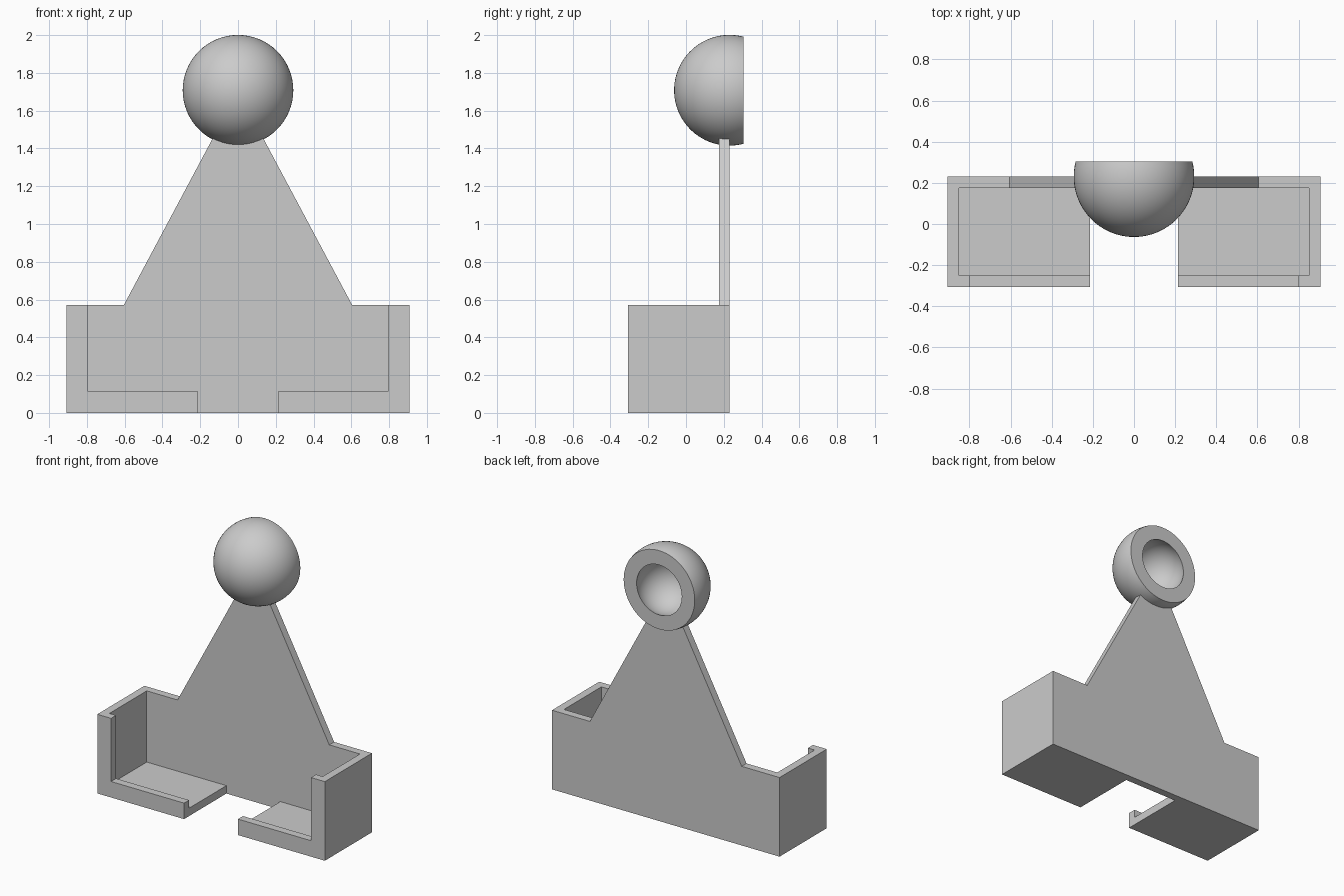
import bpy, bmesh, math
from mathutils import Matrix

if "Cube" in bpy.data.objects:
    bpy.data.objects.remove(bpy.data.objects["Cube"])

gray = bpy.data.materials.new("plain gray")
gray.diffuse_color = (0.6, 0.6, 0.6, 1)
gray.use_nodes = True
gray.node_tree.nodes["Principled BSDF"].inputs["Base Color"].default_value = gray.diffuse_color


def add_object(name, bm):
    bmesh.ops.recalc_face_normals(bm, faces=bm.faces)
    mesh = bpy.data.meshes.new(name)
    bm.to_mesh(mesh)
    bm.free()
    mesh.materials.append(gray)
    obj = bpy.data.objects.new(name, mesh)
    bpy.context.collection.objects.link(obj)
    return obj


def extrude_y(name, outline, y0, y1):
    """Solid from an x-z outline, running from y0 to y1."""
    bm = bmesh.new()
    face = bm.faces.new([bm.verts.new((x, y0, z)) for x, z in outline])
    moved = bmesh.ops.extrude_face_region(bm, geom=[face])["geom"]
    verts = [v for v in moved if isinstance(v, bmesh.types.BMVert)]
    bmesh.ops.translate(bm, verts=verts, vec=(0, y1 - y0, 0))
    return add_object(name, bm)


def cut(target, name, half_x, y0, y1, z0, z1):
    """Subtract a box centred on x = 0."""
    cutter = extrude_y(name, [(-half_x, z0), (half_x, z0), (half_x, z1), (-half_x, z1)], y0, y1)
    cutter.hide_render = True
    cutter.hide_viewport = True
    mod = target.modifiers.new(name, 'BOOLEAN')
    mod.operation = 'DIFFERENCE'
    mod.solver = 'EXACT'
    mod.object = cutter


# Holder: tray and tapering back plate in one piece
FRONT, BACK, WALL = -0.307, 0.23, 0.057
PLATE = BACK - WALL + 0.002
right = [(0.907, 0), (0.907, 0.57), (0.605, 0.57), (0.125, 1.47)]
outline = right + [(-x, z) for x, z in reversed(right)]
holder = extrude_y("holder", outline, FRONT, BACK)
cut(holder, "space_above_tray", 1.2, -1, PLATE, 0.57, 2)
cut(holder, "tray_pocket", 0.85, FRONT + WALL, PLATE, WALL, 1)
cut(holder, "front_window", 0.797, -1, -0.2, 0.115, 1)
cut(holder, "centre_gap", 0.215, -1, PLATE, -0.5, 1)

# Ball socket: hollow sphere cut flat at the back, lathed around the y axis
CENTRE_Y, CENTRE_Z, CUT = 0.23, 1.708, 0.075
STEPS = 24


def arc(radius):
    end = math.acos(-CUT / radius)
    return [(radius * math.sin(end * i / STEPS), -radius * math.cos(end * i / STEPS))
            for i in range(STEPS + 1)]


profile = arc(0.293) + arc(0.195)[::-1]
bm = bmesh.new()
verts = [bm.verts.new((r, y, 0)) for r, y in profile]
edges = [bm.edges.new(pair) for pair in zip(verts, verts[1:])]
bmesh.ops.spin(bm, geom=verts + edges, cent=(0, 0, 0), axis=(0, 1, 0),
               angle=math.tau, steps=64, use_merge=True)
bmesh.ops.remove_doubles(bm, verts=bm.verts, dist=0.0001)
bmesh.ops.transform(bm, matrix=Matrix.Translation((0, CENTRE_Y, CENTRE_Z)), verts=bm.verts)
ball = add_object("ball_socket", bm)
bpy.context.view_layer.objects.active = ball
ball.select_set(True)
bpy.ops.object.shade_smooth_by_angle(angle=math.radians(30))
